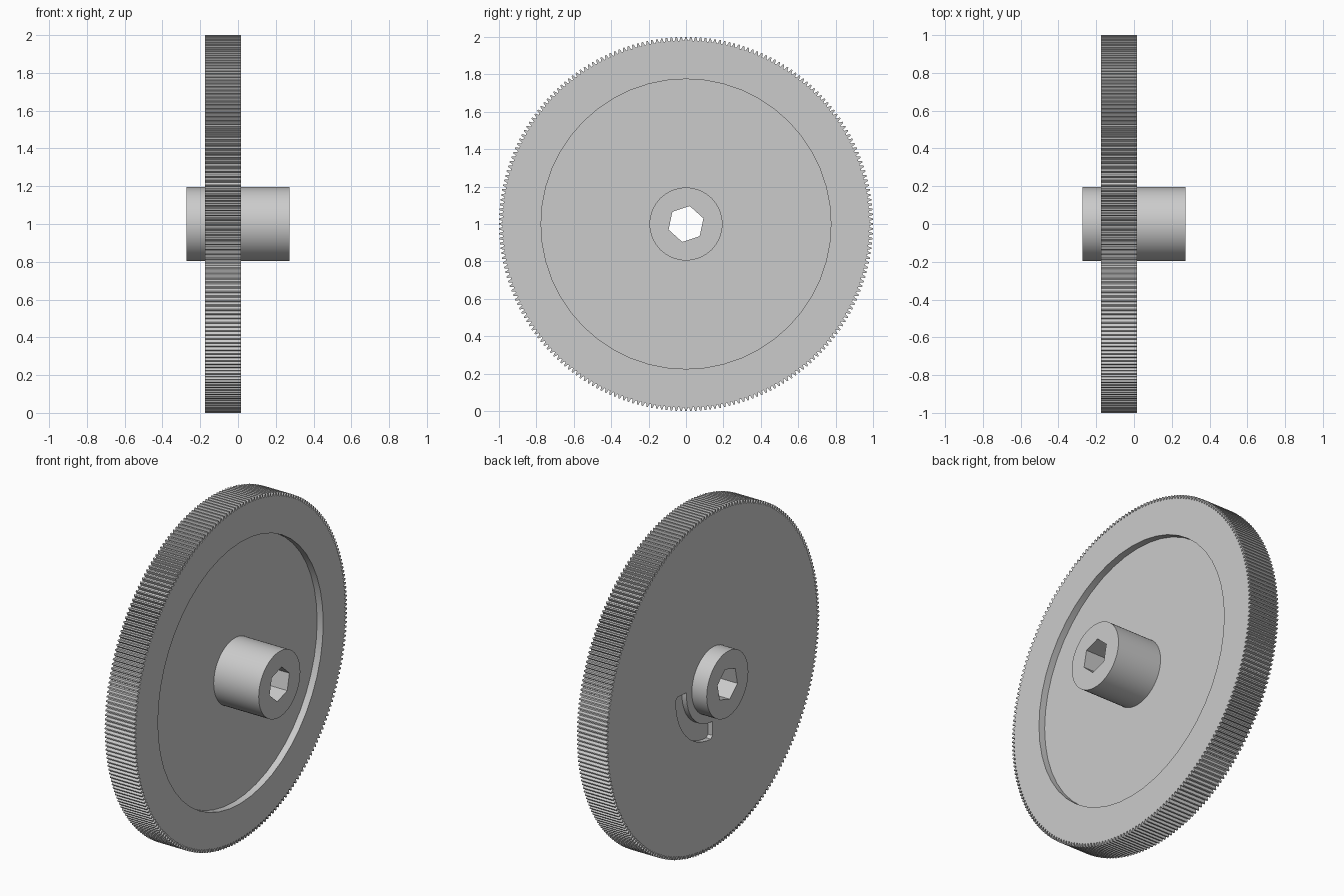
import bpy, bmesh, math

if "Cube" in bpy.data.objects:
    bpy.data.objects.remove(bpy.data.objects["Cube"])


def arc(r, a0, a1, n):
    """Points on an arc in the y-z plane, angles in degrees."""
    return [(r * math.cos(math.radians(a0 + (a1 - a0) * i / n)),
             r * math.sin(math.radians(a0 + (a1 - a0) * i / n))) for i in range(n + 1)]


def prism(name, outline, x0, x1):
    """Extrude a y-z outline along x, centred on the wheel axis at z = 1."""
    bm = bmesh.new()
    face = bm.faces.new([bm.verts.new((x0, y, z + 1)) for y, z in outline])
    top = bmesh.ops.extrude_face_region(bm, geom=[face])["geom"]
    bmesh.ops.translate(bm, vec=(x1 - x0, 0, 0),
                        verts=[g for g in top if isinstance(g, bmesh.types.BMVert)])
    bmesh.ops.recalc_face_normals(bm, faces=bm.faces)
    mesh = bpy.data.meshes.new(name)
    bm.to_mesh(mesh)
    bm.free()
    obj = bpy.data.objects.new(name, mesh)
    bpy.context.collection.objects.link(obj)
    return obj


def combine(target, other, operation):
    """Apply a boolean and discard the helper."""
    bpy.context.view_layer.objects.active = target
    mod = target.modifiers.new("bool", 'BOOLEAN')
    mod.operation, mod.object, mod.solver = operation, other, 'EXACT'
    bpy.ops.object.modifier_apply(modifier=mod.name)
    bpy.data.objects.remove(other)


# Toothed wheel
TEETH = 240
outline = []
for i in range(TEETH):
    for frac, r in ((-0.36, 0.98), (-0.14, 1.0), (0.14, 1.0), (0.36, 0.98)):
        a = 2 * math.pi * (i + frac) / TEETH
        outline.append((r * math.cos(a), r * math.sin(a)))
gear = prism("gear_wheel", outline, -0.175, 0.017)

# Shallow round recess on the hub side
combine(gear, prism("recess_cutter", arc(0.775, 0, 360, 48)[:-1], -0.023, 0.1), 'DIFFERENCE')

# Curved pocket on the back face, with slightly rounded outer corners
slot = (arc(0.245, 4, -90, 16) + [(0, -0.33)]
        + arc(0.345, -87, 1, 16) + arc(0.33, 4, 4, 1)[:1])
combine(gear, prism("slot_cutter", slot, -0.3, -0.145), 'DIFFERENCE')

# Hub through both sides
combine(gear, prism("hub", arc(0.195, 0, 360, 64)[:-1], -0.2725, 0.2725), 'UNION')

# Hexagonal bore
combine(gear, prism("bore_cutter", arc(0.098, 18, 378, 6)[:-1], -0.5, 0.5), 'DIFFERENCE')

gear.select_set(True)
bpy.context.view_layer.objects.active = gear
bpy.ops.object.shade_smooth_by_angle(angle=math.radians(25))
